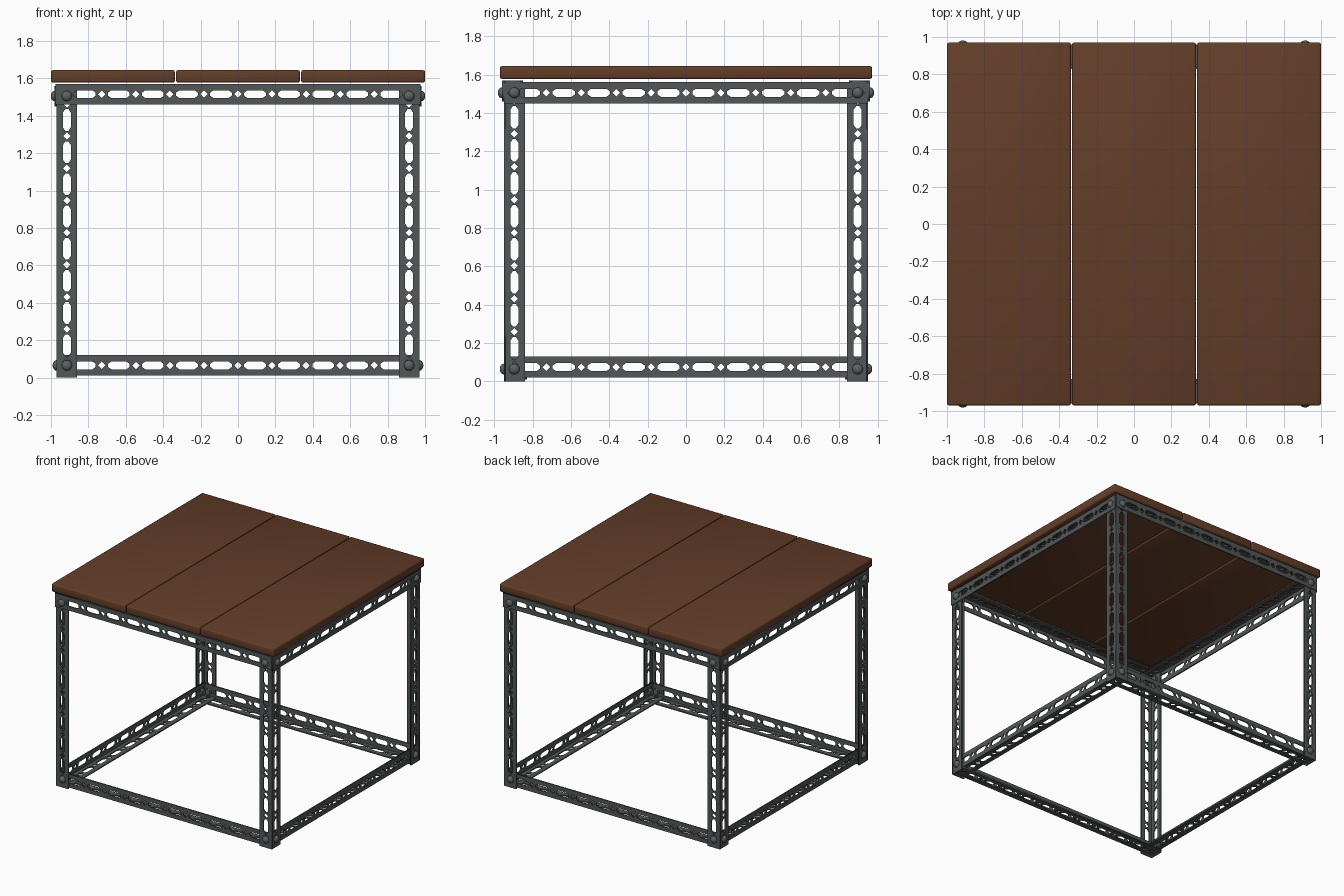
import bpy, bmesh, math
from mathutils import Vector, Matrix

cube = bpy.data.objects.get("Cube")
if cube:
    bpy.data.objects.remove(cube)

WIDTH, THICK = 0.11, 0.01      # angle bar flange
X, Y, Z = Vector((1, 0, 0)), Vector((0, 1, 0)), Vector((0, 0, 1))


def material(name, colour, rough):
    m = bpy.data.materials.new(name)
    m.use_nodes = True
    m.diffuse_color = (*colour, 1)
    bsdf = m.node_tree.nodes["Principled BSDF"]
    bsdf.inputs["Base Color"].default_value = (*colour, 1)
    bsdf.inputs["Roughness"].default_value = rough
    return m


steel = material("dark steel", (0.085, 0.095, 0.095), 0.6)
bolt_steel = material("bolt steel", (0.11, 0.12, 0.125), 0.5)
wood = material("brown wood", (0.125, 0.047, 0.022), 0.7)


def add_object(name, bm, mat):
    mesh = bpy.data.meshes.new(name)
    bm.to_mesh(mesh)
    bm.free()
    mesh.materials.append(mat)
    obj = bpy.data.objects.new(name, mesh)
    bpy.context.collection.objects.link(obj)
    return obj


def flange_mesh(length, pitch, slots, low):
    """Flat strip with alternating long slots and small diamonds."""
    curve = bpy.data.curves.new("strip", "CURVE")
    curve.dimensions = "2D"
    curve.fill_mode = "BOTH"
    curve.extrude = THICK / 2

    def outline(points):
        s = curve.splines.new("POLY")
        s.points.add(len(points) - 1)
        for p, (x, y) in zip(s.points, points):
            p.co = (x, y, 0, 1)
        s.use_cyclic_u = True

    outline([(0, low), (length, low), (length, WIDTH), (0, WIDTH)])
    mid = WIDTH / 2
    for i in range(-slots, slots + 1):
        c = length / 2 + i * pitch / 2
        if (i + slots) % 2:
            a, b, h = 0.058, 0.04, 0.021     # chamfered slot
            outline([(c - a, mid - 0.008), (c - b, mid - h), (c + b, mid - h), (c + a, mid - 0.008),
                     (c + a, mid + 0.008), (c + b, mid + h), (c - b, mid + h), (c - a, mid + 0.008)])
        else:
            d = 0.02                         # diamond
            outline([(c - d, mid), (c, mid - d), (c + d, mid), (c, mid + d)])
    temp = bpy.data.objects.new("strip", curve)
    bpy.context.collection.objects.link(temp)
    mesh = bpy.data.meshes.new_from_object(temp)
    bpy.data.objects.remove(temp)
    bpy.data.curves.remove(curve)
    return mesh


def angle_bar(name, origin, axis, u, v, length, pitch, slots):
    """L-section bar: one flange along u, the other along v."""
    bm = bmesh.new()
    for across, depth, low in ((u, v, 0), (v, u, THICK)):
        mesh = flange_mesh(length, pitch, slots, low)
        frame = Matrix((axis, across, depth)).transposed().to_4x4()
        frame.translation = Vector(origin) + depth * THICK / 2
        mesh.transform(frame)
        bm.from_mesh(mesh)
        bpy.data.meshes.remove(mesh)
    bmesh.ops.remove_doubles(bm, verts=bm.verts, dist=0.0001)
    bmesh.ops.recalc_face_normals(bm, faces=bm.faces)
    add_object(name, bm, steel)


def bolt(name, position, out):
    """Domed head outside, hexagonal nut inside."""
    bm = bmesh.new()
    bmesh.ops.create_uvsphere(bm, u_segments=16, v_segments=10, radius=0.028,
                              matrix=Matrix.Diagonal((1, 1, 0.75, 1)))
    for f in bm.faces:
        f.smooth = True
    bmesh.ops.create_cone(bm, cap_ends=True, segments=6, radius1=0.027, radius2=0.027,
                          depth=0.02, matrix=Matrix.Translation((0, 0, -0.03)))
    obj = add_object(name, bm, bolt_steel)
    obj.location = position
    obj.rotation_euler = out.to_track_quat("Z", "Y").to_euler()


# Legs and bolts
for sx, side in ((1, "left"), (-1, "right")):
    for sy, end in ((-1, "front"), (1, "back")):
        label = f"{end}_{side}"
        angle_bar(f"{label}_leg", (0.97 * sx, 0.95 * sy, 0), Z, -sx * X, -sy * Y, 1.55, 0.172, 8)
        for level, z, lift in (("lower", 0.065, 0), ("upper", 1.505, THICK)):
            bolt(f"{label}_{level}_bolt", (0.915 * sx, (0.95 + lift) * sy, z), sy * Y)
            bolt(f"{label}_{level}_side_bolt", ((0.97 + lift) * sx, 0.895 * sy, z), sx * X)

# Front and back rails: upper ones outside the legs, lower ones inside
for s, end in ((-1, "front"), (1, "back")):
    angle_bar(f"{end}_upper_rail", (-0.975, 0.96 * s, 1.57), X, -Z, -s * Y, 1.95, 0.182, 10)
    angle_bar(f"{end}_lower_rail", (-0.96, 0.94 * s, 0.01), X, Z, -s * Y, 1.92, 0.182, 10)

# Side rails
for s, side in ((1, "left"), (-1, "right")):
    angle_bar(f"{side}_upper_rail", (0.98 * s, -0.95, 1.56), Y, -Z, -s * X, 1.9, 0.182, 10)
    angle_bar(f"{side}_lower_rail", (0.96 * s, -0.93, 0.02), Y, Z, -s * X, 1.86, 0.182, 10)

# Table top boards with softly shaded edges
for i, place in enumerate(("right", "middle", "left")):
    bm = bmesh.new()
    bmesh.ops.create_cube(bm, size=1, matrix=Matrix.Diagonal((0.662, 1.94, 0.067, 1)))
    bmesh.ops.bevel(bm, geom=bm.edges[:], offset=0.01, segments=2, profile=0.5, affect="EDGES")
    for f in bm.faces:
        f.smooth = True
    board = add_object(f"{place}_board", bm, wood)
    board.location = ((i - 1) * 0.669, 0, 1.6105)
